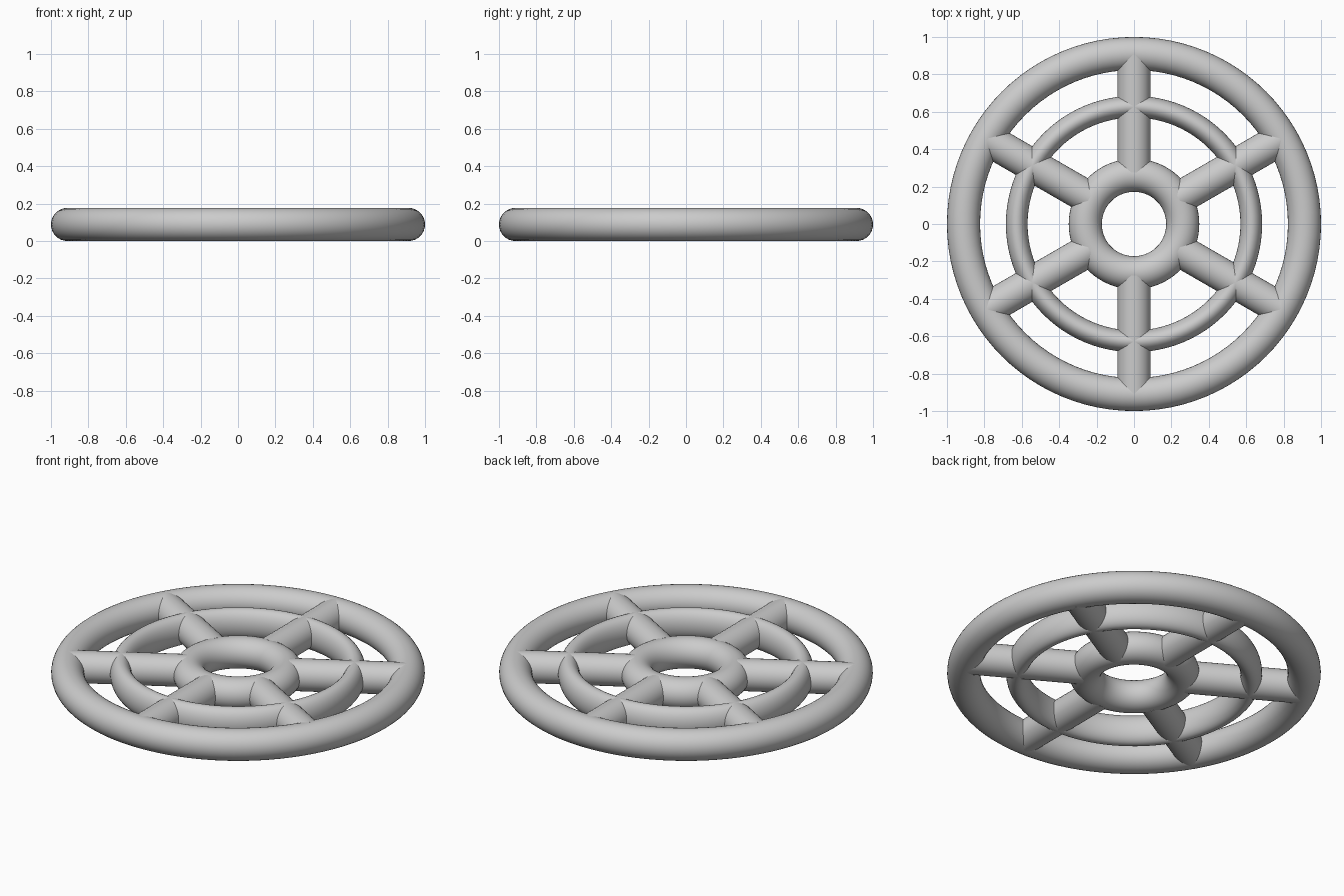
import bpy
from math import radians, pi, cos, sin

if "Cube" in bpy.data.objects:
    bpy.data.objects.remove(bpy.data.objects["Cube"])

R = 0.0885  # tube radius, also the mid height of the wheel


def finish(obj, name):
    obj.name = name
    bpy.ops.object.shade_smooth_by_angle(angle=radians(40))
    return obj


def ring(name, inner, outer):
    """Ring of full wheel height; its section is squeezed to the given radii."""
    major, half = (inner + outer) / 2, (outer - inner) / 2
    bpy.ops.mesh.primitive_torus_add(
        major_radius=major, minor_radius=half,
        major_segments=96, minor_segments=32, location=(0, 0, R))
    obj = bpy.context.object
    for v in obj.data.vertices:
        v.co.z *= R / half
    return finish(obj, name)


def spoke(name, angle, start, end):
    """Round bar lying flat, pointing outward at the given angle."""
    mid = (start + end) / 2
    bpy.ops.mesh.primitive_cylinder_add(
        vertices=32, radius=R, depth=end - start,
        location=(mid * cos(angle), mid * sin(angle), R),
        rotation=(0, pi / 2, angle))
    return finish(bpy.context.object, name)


# Three concentric rings
ring("outer_rim", 0.823, 1.0)
ring("middle_ring", 0.569, 0.685)
ring("hub_ring", 0.172, 0.349)

# Six spokes from hub to rim
for i in range(6):
    spoke(f"spoke_{i + 1}", radians(30 + 60 * i), 0.275, 0.905)
